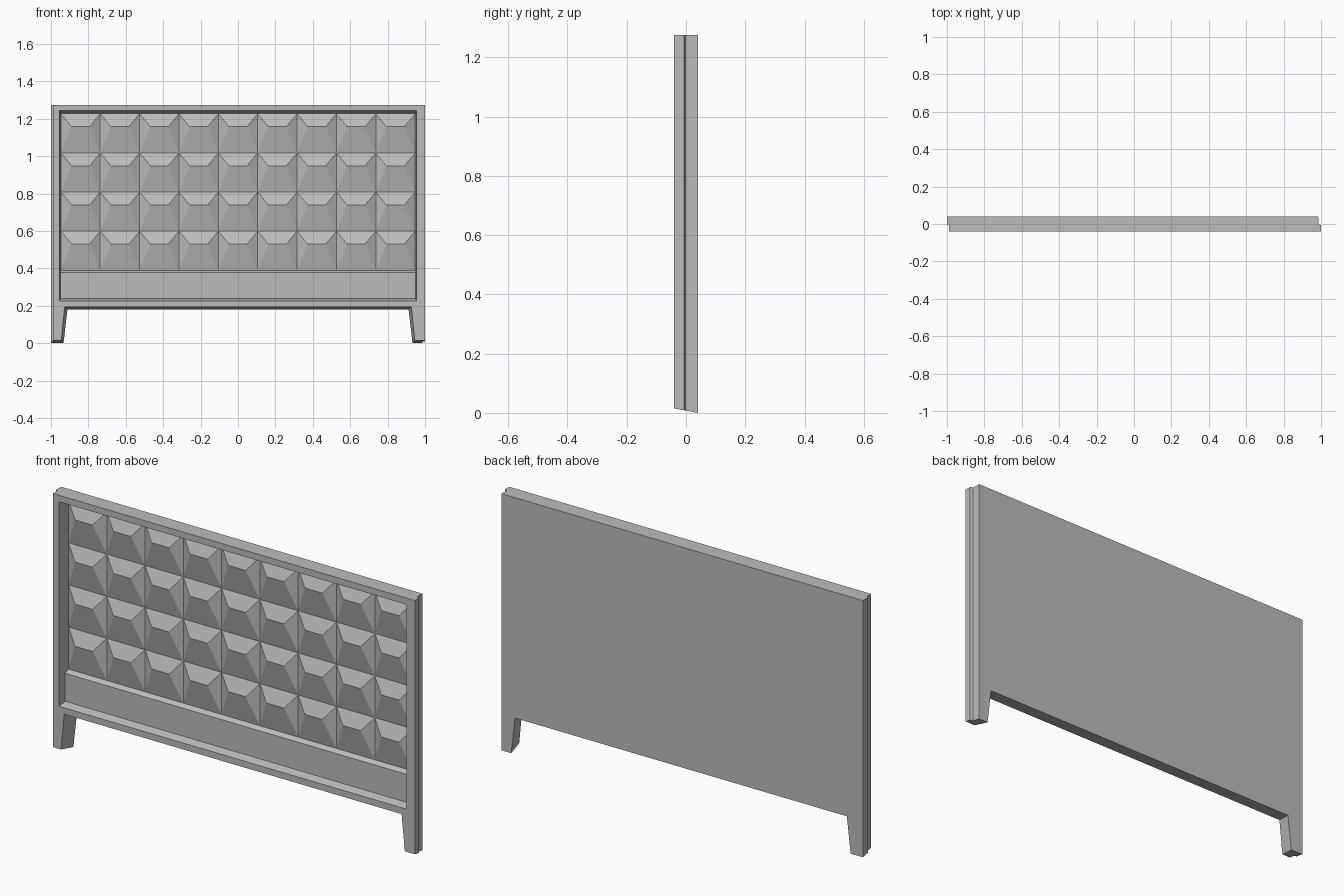
import bpy
import bmesh

cube = bpy.data.objects.get("Cube")
if cube:
    bpy.data.objects.remove(cube, do_unlink=True)

# One plain concrete colour
concrete = bpy.data.materials.new("concrete grey")
concrete.use_nodes = True
GREY = (0.5, 0.5, 0.5, 1)
concrete.diffuse_color = GREY
concrete.node_tree.nodes["Principled BSDF"].inputs["Base Color"].default_value = GREY


def finish(bm, name):
    mesh = bpy.data.meshes.new(name)
    bm.to_mesh(mesh)
    bm.free()
    mesh.materials.append(concrete)
    obj = bpy.data.objects.new(name, mesh)
    bpy.context.collection.objects.link(obj)
    return obj


FRONT, BACK, TOP = -0.04, 0.04, 1.275
TILE_Y, TILE_LOW, TILE_HIGH = 0.022, 0.39, 1.227


def half_opening(y):
    """Half width of the recess, narrowing with depth."""
    return 0.955 - 0.13 * (y - FRONT)


def outline(bm, y, left, right):
    """Slab silhouette with two tapered legs; the underside slopes to the back."""
    t = (y - FRONT) / (BACK - FRONT)
    low = 0.015 * (1 - t)
    foot = 0.945 - 0.012 * t
    crotch = 0.927 - 0.015 * t
    under = 0.18 + low
    points = [(left, low), (-foot, low), (-crotch, under), (crotch, under),
              (foot, low), (right, low), (right, TOP), (left, TOP)]
    return [bm.verts.new((x, y, z)) for x, z in points]


# Slab: lapped side edges lofted front to back
bm = bmesh.new()
rings = [outline(bm, FRONT, -0.99, 1.0),
         outline(bm, -0.007, -0.99, 1.0),
         outline(bm, -0.002, -1.0, 0.986),
         outline(bm, BACK, -1.0, 0.985)]
for a, b in zip(rings, rings[1:]):
    for i in range(8):
        j = (i + 1) % 8
        bm.faces.new((a[i], a[j], b[j], b[i]))
bm.faces.new(reversed(rings[-1]))

# Recess section: sill, flat band, ledge, tile bed, head
section = [(FRONT, 0.227), (0, 0.238), (0, 0.377),
           (TILE_Y, TILE_LOW), (TILE_Y, TILE_HIGH), (FRONT, 1.243)]
jambs = [[bm.verts.new((s * half_opening(y), y, z)) for y, z in section]
         for s in (-1, 1)]
lj, rj = jambs
bm.faces.new(lj)
bm.faces.new(reversed(rj))
for i in (0, 1, 2, 4):
    bm.faces.new((lj[i], rj[i], rj[i + 1], lj[i + 1]))

# Front frame around the recess
o = rings[0]
bm.faces.new((o[7], lj[5], rj[5], o[6]))
bm.faces.new((o[0], o[1], o[2], lj[0], lj[5], o[7]))
bm.faces.new((o[3], o[4], o[5], o[6], rj[5], rj[0]))
bm.faces.new((o[2], o[3], rj[0], lj[0]))
bmesh.ops.recalc_face_normals(bm, faces=bm.faces)
finish(bm, "fence_slab")

# Relief: grid of hipped facets with a high horizontal ridge
COLS, ROWS = 9, 4
bm = bmesh.new()
half = half_opening(TILE_Y)
w, h = 2 * half / COLS, (TILE_HIGH - TILE_LOW) / ROWS
for c in range(COLS):
    for r in range(ROWS):
        x, z = -half + c * w, TILE_LOW + r * h
        bl, br, tr, tl = [bm.verts.new((x + u * w, TILE_Y, z + v * h))
                          for u, v in ((0, 0), (1, 0), (1, 1), (0, 1))]
        ra, rb = [bm.verts.new((x + u * w, TILE_Y - 0.03, z + 0.67 * h))
                  for u in (0.27, 0.73)]
        for face in ((bl, br, rb, ra), (br, tr, rb), (tr, tl, ra, rb), (tl, bl, ra)):
            bm.faces.new(face)
bmesh.ops.remove_doubles(bm, verts=bm.verts, dist=0.0005)
finish(bm, "facet_relief")
